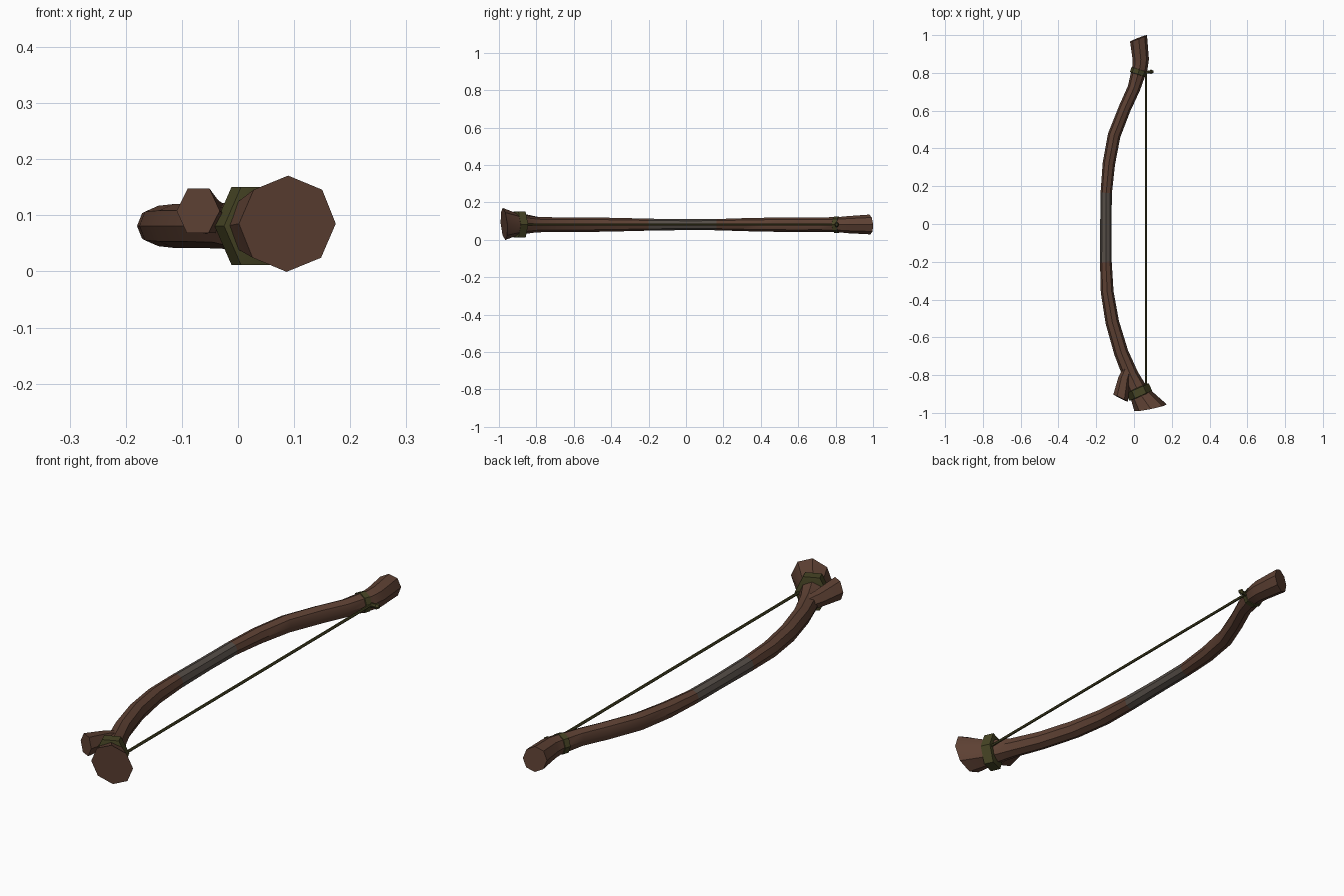
import bpy, bmesh, math
from mathutils import Vector

if "Cube" in bpy.data.objects:
    bpy.data.objects.remove(bpy.data.objects["Cube"])


def material(name, rgb):
    m = bpy.data.materials.new(name)
    m.diffuse_color = (*rgb, 1)
    m.use_nodes = True
    m.node_tree.nodes["Principled BSDF"].inputs["Base Color"].default_value = m.diffuse_color
    return m


WOOD = material("brown wood", (0.11, 0.052, 0.033))
GRIP = material("grey grip", (0.092, 0.076, 0.064))
CORD = material("olive cord", (0.062, 0.058, 0.018))


def sweep(name, stations, sides, mats, turn=0.0, start=None, end=None, rule=None, angle=40):
    """Tube through stations (x, y, z, half width, half height); start/end set the cap directions."""
    bm = bmesh.new()
    pts = [Vector(s[:3]) for s in stations]
    rings = []
    for i, s in enumerate(stations):
        d = pts[min(i + 1, len(pts) - 1)] - pts[max(i - 1, 0)]
        if i == 0 and start:
            d = Vector(start)
        if i == len(pts) - 1 and end:
            d = Vector(end)
        across = d.normalized().cross(Vector((0, 0, 1))).normalized()
        up = across.cross(d.normalized())
        ring = []
        for k in range(sides):
            a = turn + 2 * math.pi * k / sides
            ring.append(bm.verts.new(pts[i] + across * math.cos(a) * s[3] + up * math.sin(a) * s[4]))
        rings.append(ring)
    for r0, r1 in zip(rings, rings[1:]):
        for k in range(sides):
            j = (k + 1) % sides
            bm.faces.new((r0[k], r0[j], r1[j], r1[k]))
    bm.faces.new(rings[0])
    bm.faces.new(rings[-1])
    bmesh.ops.recalc_face_normals(bm, faces=bm.faces[:])
    if rule:
        for f in bm.faces:
            f.material_index = rule(f.calc_center_median())
    me = bpy.data.meshes.new(name)
    bm.to_mesh(me)
    bm.free()
    for m in mats:
        me.materials.append(m)
    ob = bpy.data.objects.new(name, me)
    bpy.context.collection.objects.link(ob)
    bpy.context.view_layer.objects.active = ob
    ob.select_set(True)
    bpy.ops.object.shade_smooth_by_angle(angle=math.radians(angle))
    ob.select_set(False)
    return ob


def band(name, centre, axis, inner, outer, width, sides, turn=0.0):
    """Cord wrapped round the limb; inner and outer are (half width, half height)."""
    c, a = Vector(centre), Vector(axis).normalized()
    rows = [(-0.5, inner), (-0.42, outer), (0.42, outer), (0.5, inner)]
    return sweep(name, [(*(c + a * width * t), *r) for t, r in rows], sides, [CORD], turn, angle=25)


# Bow limb with flared ends, grip faces in the middle
sweep("bow_limb", [
    (0.088, -0.973, 0.085, 0.088, 0.086),
    (0.025, -0.89, 0.081, 0.052, 0.054),
    (-0.018, -0.80, 0.081, 0.042, 0.041),
    (-0.068, -0.68, 0.081, 0.038, 0.039),
    (-0.115, -0.52, 0.081, 0.036, 0.039),
    (-0.142, -0.36, 0.081, 0.034, 0.036),
    (-0.149, -0.20, 0.081, 0.031, 0.032),
    (-0.149, 0.0, 0.081, 0.030, 0.029),
    (-0.147, 0.165, 0.081, 0.030, 0.030),
    (-0.133, 0.32, 0.081, 0.033, 0.035),
    (-0.105, 0.47, 0.081, 0.034, 0.038),
    (-0.050, 0.61, 0.081, 0.033, 0.039),
    (0.000, 0.72, 0.081, 0.034, 0.038),
    (0.032, 0.83, 0.081, 0.041, 0.042),
    (0.036, 0.87, 0.081, 0.043, 0.046),
    (0.024, 0.983, 0.082, 0.048, 0.053),
], 8, [WOOD, GRIP], start=(-0.2, 0.98, 0.08), end=(-0.36, 0.93, 0.06),
    rule=lambda c: 1 if -0.2 < c.y < 0.165 else 0)

# Cut branch stub beside the lower end
sweep("branch_stub", [
    (-0.03, -0.76, 0.09, 0.025, 0.028),
    (-0.052, -0.82, 0.098, 0.032, 0.034),
    (-0.071, -0.922, 0.108, 0.043, 0.046),
], 6, [WOOD], end=(-0.45, -0.9, 0.05))

# Cord wraps
band("lower_wrap", (0.027, -0.89, 0.081), (0.4, -0.9, 0), (0.05, 0.055), (0.066, 0.080), 0.05, 6)
band("upper_wrap", (0.024, 0.805, 0.081), (0.3, 0.95, 0), (0.038, 0.038), (0.043, 0.044), 0.03, 8)

# Bowstring and its knot
sweep("bowstring", [(0.064, -0.89, 0.081, 0.006, 0.006), (0.064, 0.808, 0.081, 0.006, 0.006)], 6, [CORD])
sweep("string_knot", [
    (0.045, 0.802, 0.081, 0.008, 0.012),
    (0.082, 0.805, 0.081, 0.007, 0.009),
    (0.090, 0.806, 0.081, 0.012, 0.014),
    (0.102, 0.806, 0.081, 0.006, 0.007),
], 6, [CORD])
